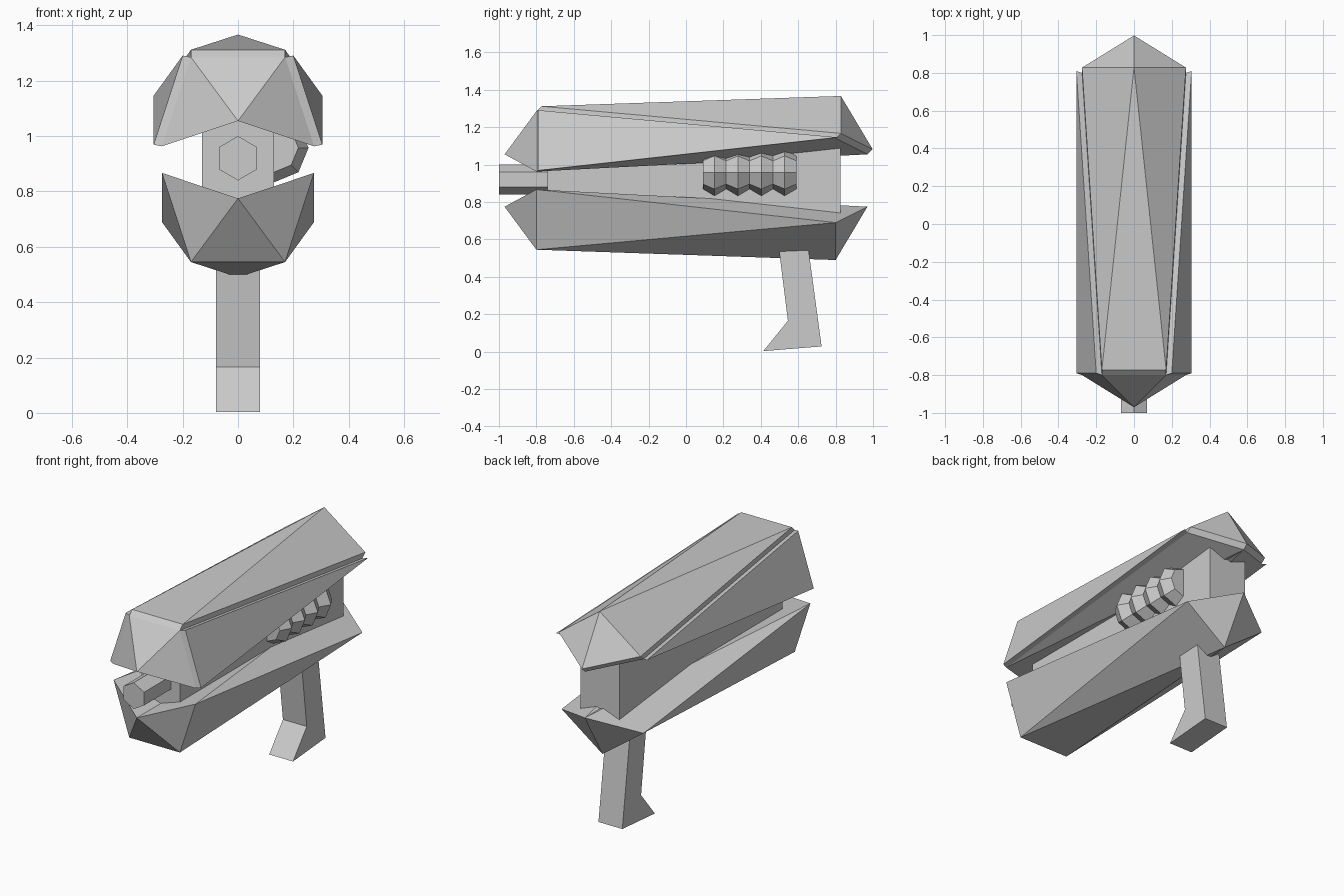
import bpy, bmesh
from math import cos, sin, pi
from mathutils import Vector

if "Cube" in bpy.data.objects:
    bpy.data.objects.remove(bpy.data.objects["Cube"])

# Half cross-shape of a faceted shell: nose, top corner, bottom corner, mid, side, keel, tail
HALF = dict(N=(0, -.97, .775), A=(.275, -.8, .867), C=(.17, -.8, .545), M=(0, -.8, .545),
            B=(.275, .8, .69), D=(0, .8, .49), T=(0, .97, .775))
SHELL = ["NAC", "NCM", "ACB", "CBD", "CDM", "BDT", "ABT", "ATN"]
CAP = ["CBD", "CDM", "BDT"]
SIDE = ["ACB"]


def finish(name, bm, mirror=False):
    bmesh.ops.recalc_face_normals(bm, faces=bm.faces[:])
    me = bpy.data.meshes.new(name)
    bm.to_mesh(me)
    bm.free()
    ob = bpy.data.objects.new(name, me)
    bpy.context.collection.objects.link(ob)
    if mirror:
        ob.modifiers.new("mirror", 'MIRROR')
    return ob


def facets(name, faces, flip=False, offset=None):
    """Mirrored shell facets, optionally turned upside down and thickened along an offset."""
    bm = bmesh.new()
    used = sorted(set("".join(faces)))
    v = {}
    for k in used:
        x, y, z = HALF[k]
        v[k] = bm.verts.new((x, y, 1.83 - z if flip else z))
    for f in faces:
        bm.faces.new([v[k] for k in f])
    if offset:
        res = bmesh.ops.extrude_face_region(bm, geom=bm.faces[:], use_keep_orig=True)
        moved = [g for g in res["geom"] if isinstance(g, bmesh.types.BMVert)]
        bmesh.ops.translate(bm, verts=moved, vec=Vector(offset))
        inner = [f for f in bm.faces if all(abs(q.co.x) < 1e-5 for q in f.verts)]
        bmesh.ops.delete(bm, geom=inner, context='FACES_ONLY')
    return finish(name, bm, True)


def loft(name, rings):
    """Closed skin through equal-sized rings of points."""
    bm = bmesh.new()
    vs = [[bm.verts.new(p) for p in r] for r in rings]
    n = len(vs[0])
    for a, b in zip(vs, vs[1:]):
        for i in range(n):
            j = (i + 1) % n
            bm.faces.new((a[i], a[j], b[j], b[i]))
    bm.faces.new(vs[0])
    bm.faces.new(vs[-1])
    return finish(name, bm)


def ring(n, r, x, y, z, start=0.0):
    return [(x + r * cos(start + 2 * pi * i / n), y, z + r * sin(start + 2 * pi * i / n)) for i in range(n)]


# Lower and upper shells, with raised armour on the upper one
facets("lower_shell", SHELL)
facets("upper_shell", SHELL, flip=True)
facets("top_cap", CAP, flip=True, offset=(0, .028, .027))
facets("side_plate", SIDE, flip=True, offset=(.03, .01, .006))

# Central body block
loft("body", [[(x, y, z) for x, z in ((-.13, .7), (.13, .7), (.13, 1.13), (-.13, 1.13))]
              for y in (-.74, .825)])

# Hexagonal barrel
loft("barrel", [ring(6, .08, 0, y, .92, pi / 2) for y in (-1, -.7)])

# Ribbed coil on the right side
loft("side_coil", [ring(8, .125 if i % 2 else .088, .13, .09 + .0625 * i, .958) for i in range(9)])

# Pistol grip
GRIP = [(.488, .62), (.545, .165), (.413, .003), (.725, .028), (.645, .62)]
loft("grip", [[(x, y, z) for y, z in GRIP] for x in (-.08, .08)])
